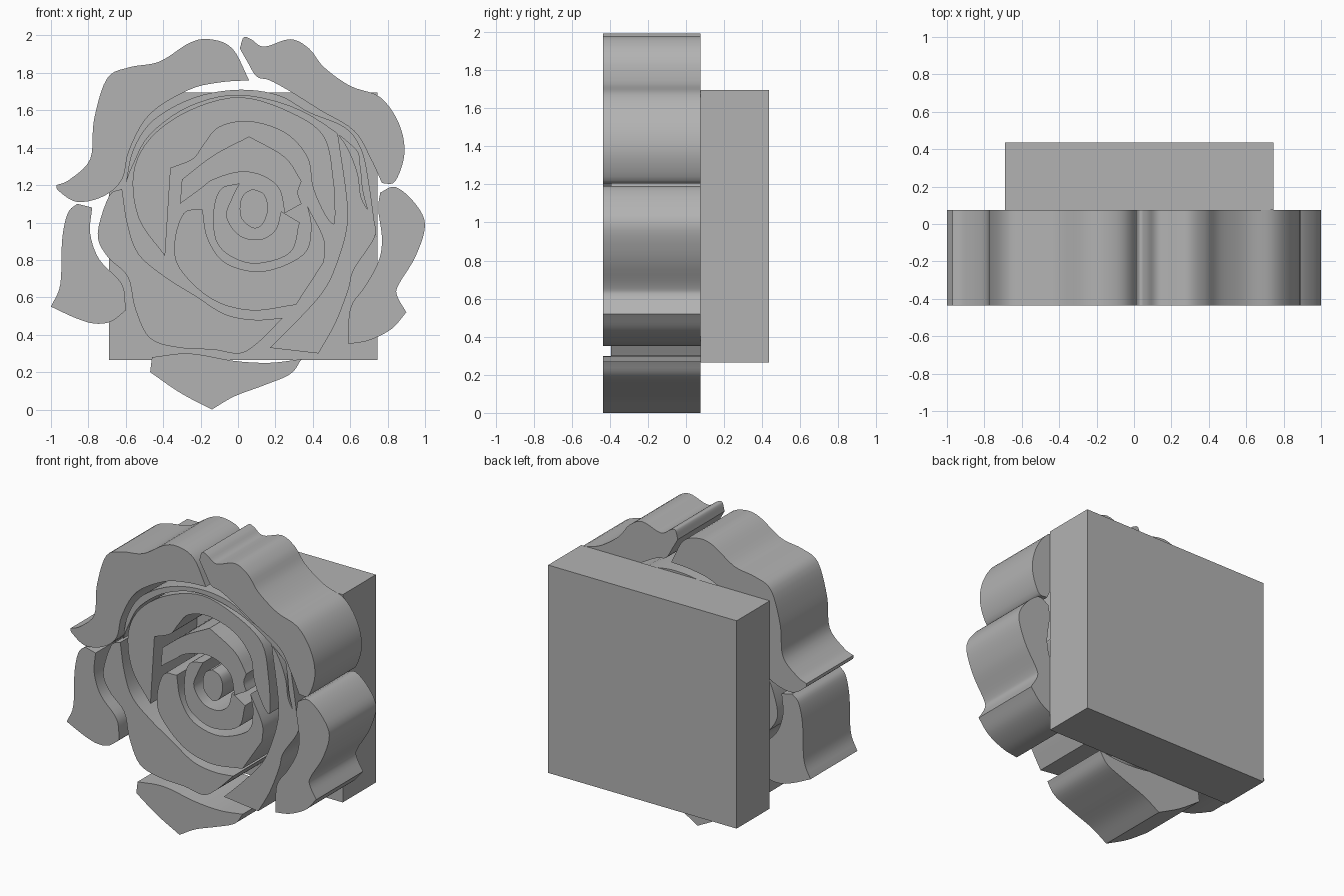
import bpy
import bmesh
from mathutils import Vector

cube = bpy.data.objects.get("Cube")
if cube:
    bpy.data.objects.remove(cube, do_unlink=True)

BACK = 0.435        # rear of the backing block
JOIN = 0.075        # plane where petals meet the block
OUTER_FRONT = -0.435
INNER_FRONT = -0.395
STEPS = 5           # curve subdivisions between outline points

grey = bpy.data.materials.new("plain grey")
grey.use_nodes = True
grey.diffuse_color = (0.45, 0.45, 0.45, 1)
grey.node_tree.nodes["Principled BSDF"].inputs["Base Color"].default_value = grey.diffuse_color


def smooth_stroke(points):
    """Catmull-Rom curve through the points, leaving out the last one."""
    pts = [Vector(p) / 100 for p in points]
    if len(pts) == 2:
        return pts[:1]
    padded = [2 * pts[0] - pts[1]] + pts + [2 * pts[-1] - pts[-2]]
    result = []
    for a, b, c, d in zip(padded, padded[1:], padded[2:], padded[3:]):
        for step in range(STEPS):
            t = step / STEPS
            result.append(b + 0.5 * t * (c - a + t * (2 * a - 5 * b + 4 * c - d
                          + t * (3 * b - a - 3 * c + d))))
    return result


def finish(name, bm):
    bmesh.ops.recalc_face_normals(bm, faces=bm.faces)
    mesh = bpy.data.meshes.new(name)
    bm.to_mesh(mesh)
    bm.free()
    mesh.materials.append(grey)
    obj = bpy.data.objects.new(name, mesh)
    bpy.context.collection.objects.link(obj)
    bpy.ops.object.select_all(action="DESELECT")
    obj.select_set(True)
    bpy.context.view_layer.objects.active = obj
    bpy.ops.object.shade_smooth_by_angle(angle=0.6)
    return obj


def extrude_outline(name, outline, front):
    """Raise a closed (x, z) outline from the block to the front plane."""
    bm = bmesh.new()
    face = bm.faces.new([bm.verts.new((p.x, JOIN, p.y)) for p in outline])
    raised = bmesh.ops.extrude_face_region(bm, geom=[face], use_keep_orig=True)
    verts = [v for v in raised["geom"] if isinstance(v, bmesh.types.BMVert)]
    bmesh.ops.translate(bm, verts=verts, vec=(0, front - JOIN, 0))
    return finish(name, bm)


def petal(name, front, *strokes):
    """Each stroke is a smooth run in hundredths; corners fall between strokes."""
    outline = []
    for stroke, following in zip(strokes, strokes[1:] + strokes[:1]):
        outline += smooth_stroke(stroke + [following[0]])
    return extrude_outline(name, outline, front)


# Square backing block
bm = bmesh.new()
bmesh.ops.create_cube(bm, size=1)
low, high = Vector((-0.69, JOIN, 0.265)), Vector((0.745, BACK, 1.695))
bmesh.ops.scale(bm, vec=high - low, verts=bm.verts)
bmesh.ops.translate(bm, vec=(low + high) / 2, verts=bm.verts)
finish("backing_block", bm)

# Outer petals
petal("upper_right_outer_petal", OUTER_FRONT,
      [(-97, 120), (-90, 123), (-79, 134), (-77, 155), (-70, 177), (-58, 183),
       (-42, 186), (-26, 196), (-15, 198), (-3, 193)],
      [(6, 176), (-9, 175), (-26, 171), (-47, 158), (-58, 139), (-62, 123),
       (-72, 114), (-86, 111), (-96, 117)])
petal("upper_left_outer_petal", OUTER_FRONT,
      [(1, 193), (3, 199), (7, 198), (14, 194), (28, 198), (38, 193), (46, 183),
       (60, 173), (76, 167), (86, 153), (89, 137), (84, 122)],
      [(77, 121), (71, 134), (62, 149), (44, 160), (28, 170), (17, 176),
       (10, 178), (5, 186)])
petal("lower_left_outer_petal", OUTER_FRONT,
      [(76, 116), (84, 119), (94, 111), (100, 99), (95, 82), (86, 67), (85, 61)],
      [(90, 52), (82, 43), (70, 37)],
      [(59, 35), (60, 54), (68, 66), (75, 79), (77, 91), (75, 107)])
petal("lower_right_outer_petal", OUTER_FRONT,
      [(-86, 110)],
      [(-78, 108), (-79, 94), (-74, 80), (-62, 67)],
      [(-60, 53), (-68, 47), (-77, 46), (-87, 49)],
      [(-100, 55), (-95, 67), (-94, 91), (-91, 105)])
petal("bottom_outer_petal", OUTER_FRONT,
      [(-46, 28), (-26, 30), (-2, 26), (17, 25)],
      [(34, 27), (28, 19), (14, 13), (-2, 7)],
      [(-14, 0), (-31, 9)],
      [(-47, 20)])

# Middle ring of petals
petal("lower_ring_petal", INNER_FRONT,
      [(-62, 118), (-69, 114), (-75, 94), (-70, 82), (-59, 71), (-55, 54),
       (-47, 38), (-31, 33), (-13, 32), (1, 30), (11, 36)],
      [(24, 49), (9, 48), (-7, 51), (-23, 61), (-39, 71), (-53, 83), (-59, 99)])
petal("thin_ring_petal", INNER_FRONT,
      [(-60, 121), (-56, 139), (-45, 155), (-23, 167), (1, 171), (22, 168),
       (38, 159), (57, 151), (66, 139), (70, 121)],
      [(74, 92), (67, 115), (65, 131), (61, 141), (33, 160), (1, 168),
       (-26, 162), (-47, 147), (-56, 131)])
petal("side_ring_petal", INNER_FRONT,
      [(53, 148), (59, 139), (64, 126), (66, 113), (72, 102), (73, 92), (62, 75),
       (59, 64), (52, 46)],
      [(43, 30)],
      [(17, 33), (33, 49), (46, 64), (53, 79), (58, 97), (58, 113)])
petal("upper_ring_petal", INNER_FRONT,
      [(-39, 82), (-53, 102), (-56, 126), (-47, 145), (-26, 160), (1, 167),
       (28, 159), (46, 146), (51, 123), (52, 105), (51, 99), (46, 105),
       (40, 119), (37, 135), (25, 148), (6, 154), (-10, 151), (-18, 142),
       (-24, 134)],
      [(-36, 129)])

# Inner spiral
petal("upper_spiral_petal", INNER_FRONT,
      [(-31, 110)],
      [(-30, 123), (-13, 136)],
      [(6, 146), (25, 135)],
      [(34, 122), (32, 116)],
      [(34, 110)],
      [(25, 105), (22, 118), (13, 125), (1, 127), (-13, 123), (-20, 118)])
petal("lower_spiral_petal", INNER_FRONT,
      [(-19, 107), (-29, 105), (-34, 89), (-31, 75), (-14, 59), (7, 53)],
      [(31, 56)],
      [(46, 79), (46, 91)],
      [(37, 109), (39, 97), (35, 83), (14, 74), (-6, 78), (-16, 91)])
petal("bud_wrap_petal", INNER_FRONT,
      [(1, 121), (-9, 118), (-13, 107), (-12, 91), (-4, 82), (10, 78), (28, 84)],
      [(33, 100)],
      [(23, 106), (20, 96), (12, 91), (1, 93), (-6, 103), (-3, 113)])

# Central bud
petal("centre_bud", INNER_FRONT,
      [(8, 118), (14, 115), (16, 107), (13, 99), (8, 97), (2, 102), (1, 109),
       (3, 115)])
